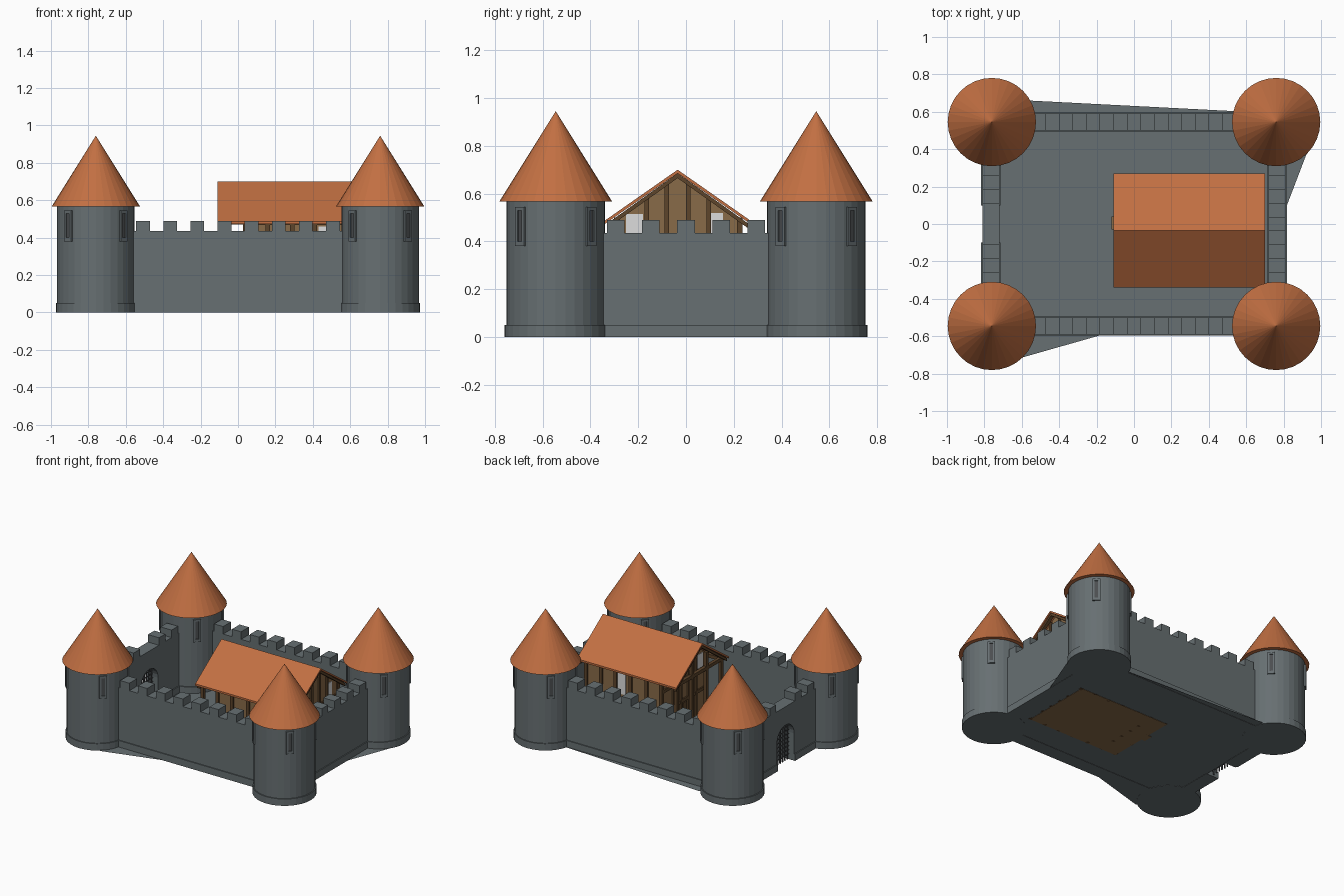
import bpy, bmesh, math
from mathutils import Matrix, Vector

if "Cube" in bpy.data.objects:
    bpy.data.objects.remove(bpy.data.objects["Cube"])


def mat(name, c):
    m = bpy.data.materials.new(name)
    m.diffuse_color = (*c, 1)
    m.use_nodes = True
    m.node_tree.nodes["Principled BSDF"].inputs["Base Color"].default_value = m.diffuse_color
    return m


STONE = mat("grey stone", (0.135, 0.16, 0.168))
TILE = mat("orange tile", (0.54, 0.16, 0.055))
PLANK = mat("brown planks", (0.25, 0.145, 0.065))
TIMBER = mat("dark timber", (0.11, 0.058, 0.024))
LIGHT = mat("pale glass", (0.72, 0.72, 0.72))
IRON = mat("dark iron", (0.07, 0.075, 0.08))


def finish(bm, name, material):
    bmesh.ops.recalc_face_normals(bm, faces=bm.faces)
    me = bpy.data.meshes.new(name)
    bm.to_mesh(me)
    bm.free()
    me.materials.append(material)
    ob = bpy.data.objects.new(name, me)
    bpy.context.collection.objects.link(ob)
    return ob


def box(bm, x0, x1, y0, y1, z0, z1, m=Matrix()):
    t = Matrix.Translation(((x0 + x1) / 2, (y0 + y1) / 2, (z0 + z1) / 2))
    bmesh.ops.create_cube(bm, size=1, matrix=m @ t @ Matrix.Diagonal((x1 - x0, y1 - y0, z1 - z0, 1)))


def boxes(name, material, dims):
    bm = bmesh.new()
    for d in dims:
        box(bm, *d)
    return finish(bm, name, material)


def prism(bm, pts, d, along):
    # extrude a 2D outline (u, z) by the range d along x or y
    place = (lambda u, z, w: (w, u, z)) if along == 'x' else (lambda u, z, w: (u, w, z))
    f = bm.faces.new([bm.verts.new(place(u, z, d[0])) for u, z in pts])
    r = bmesh.ops.extrude_face_region(bm, geom=[f])
    off = Vector(place(0, 0, d[1] - d[0]))
    bmesh.ops.translate(bm, vec=off, verts=[v for v in r['geom'] if isinstance(v, bmesh.types.BMVert)])


def crenels(half, centres):
    # top outline from +half to -half
    pts = [(half, 0.435)]
    for c in sorted(centres, reverse=True):
        pts += [(c + 0.037, 0.435), (c + 0.037, 0.49), (c - 0.037, 0.49), (c - 0.037, 0.435)]
    return pts + [(-half, 0.435)]


def cone(bm, r0, r1, z0, z1, c, n=32):
    bmesh.ops.create_cone(bm, cap_ends=True, segments=n, radius1=r0, radius2=r1, depth=z1 - z0,
                          matrix=Matrix.Translation((*c, (z0 + z1) / 2)))


# corner towers with plinth, pointed roof and framed arrow slits
TX, TY = 0.76, 0.545
for sx, n1 in ((-1, "left"), (1, "right")):
    for sy, n2 in ((-1, "front"), (1, "back")):
        c = (sx * TX, sy * TY)
        bm = bmesh.new()
        cone(bm, 0.207, 0.207, 0, 0.57, c)
        cone(bm, 0.214, 0.214, 0, 0.05, c)
        finish(bm, f"{n2}_{n1}_tower", STONE)
        bm = bmesh.new()
        cone(bm, 0.236, 0, 0.567, 0.945, c)
        finish(bm, f"{n2}_{n1}_tower_roof", TILE)
        bf, bs = bmesh.new(), bmesh.new()
        for k in range(4):
            m = Matrix.Translation((*c, 0)) @ Matrix.Rotation(math.pi / 4 + k * math.pi / 2, 4, 'Z')
            for s in (-1, 1):
                a, b = sorted((s * 0.012, s * 0.026))
                box(bf, 0.195, 0.215, a, b, 0.38, 0.545, m)
            box(bf, 0.195, 0.215, -0.026, 0.026, 0.38, 0.40, m)
            box(bf, 0.195, 0.215, -0.026, 0.026, 0.53, 0.545, m)
            box(bs, 0.2, 0.2085, -0.012, 0.012, 0.40, 0.53, m)
        finish(bf, f"{n2}_{n1}_slit_frames", STONE)
        finish(bs, f"{n2}_{n1}_slits", IRON)

# front and back walls
for s, n in ((-1, "front"), (1, "back")):
    bm = bmesh.new()
    top = crenels(0.58, [0.0725 + 0.145 * k for k in range(-4, 4)])
    prism(bm, [(-0.58, 0), (0.58, 0)] + top, (s * TY - 0.045, s * TY + 0.045), 'y')
    box(bm, -0.6, 0.6, s * TY - 0.052, s * TY + 0.052, 0, 0.05)
    finish(bm, f"{n}_wall", STONE)

# right wall
bm = bmesh.new()
prism(bm, [(-0.36, 0), (0.36, 0)] + crenels(0.36, [0.147 * k for k in range(-2, 3)]), (0.72, 0.81), 'x')
box(bm, 0.713, 0.817, -0.37, 0.37, 0, 0.05)
finish(bm, "right_wall", STONE)

# left wall with arched gateway
G = 0.1
arch = [(G * -math.cos(math.pi * k / 12), 0.2 + G * math.sin(math.pi * k / 12)) for k in range(13)]
bm = bmesh.new()
prism(bm, [(-0.36, 0), (-G, 0)] + arch + [(G, 0), (0.36, 0)]
      + crenels(0.36, [-0.294, -0.147, 0.147, 0.294]), (-0.81, -0.72), 'x')
for s in (-1, 1):
    a, b = sorted((s * G, s * 0.37))
    box(bm, -0.817, -0.713, a, b, 0, 0.05)
finish(bm, "left_gate_wall", STONE)

# portcullis
bars = []
for k in range(-3, 4):
    y = k * 0.028
    bars.append((-0.769, -0.761, y - 0.004, y + 0.004, 0.005, 0.2 + math.sqrt(G * G - y * y)))
for k in range(9):
    z = 0.04 + k * 0.03
    w = G if z < 0.2 else math.sqrt(G * G - (z - 0.2) ** 2)
    bars.append((-0.768, -0.762, -w, w, z - 0.003, z + 0.003))
boxes("portcullis", IRON, bars)

# courtyard ground with the open wedge running in from the gate
ground = [(-0.72, -0.11), (-0.81, -0.11), (-0.81, -0.4), (-0.62, -0.72), (-0.18, -0.595), (0.7, -0.595),
          (0.81, -0.4), (0.81, 0.08), (0.94, 0.42), (0.7, 0.595), (-0.49, 0.597), (-0.56, 0.66),
          (-0.81, 0.5), (-0.81, 0.085), (-0.72, 0.085), (0.70, -0.36)]
bm = bmesh.new()
f = bm.faces.new([bm.verts.new((x, y, 0.002)) for x, y in ground])
bmesh.ops.triangulate(bm, faces=[f])
finish(bm, "courtyard_ground", STONE)

# hall: plank body with gable ends, porch on the gate side
RY, HX0, HX1, Y0, Y1 = -0.035, 0.04, 0.65, -0.29, 0.225
bm = bmesh.new()
prism(bm, [(Y0, 0), (Y1, 0), (Y1, 0.50), (RY, 0.68), (Y0, 0.50)], (HX0, HX1), 'x')
box(bm, -0.09, HX0, Y0, Y1, 0, 0.03)
box(bm, -0.12, -0.09, -0.03, 0.04, 0, 0.015)
finish(bm, "hall_body", PLANK)

# hall roof
bm = bmesh.new()
prism(bm, [(-0.34, 0.487), (RY, 0.70), (0.27, 0.487), (0.27, 0.473), (RY, 0.685), (-0.34, 0.473)], (-0.11, 0.70), 'x')
finish(bm, "hall_roof", TILE)

# timber frame: posts and rails on long sides, gables and porch
T = 0.012
wood = []
for y in (Y0, Y1):
    for x in (-0.08, 0.04, 0.16, 0.29, 0.41, 0.53, 0.65):
        wood.append((x - T, x + T, y - T, y + T, 0, 0.50))
    for z in (0.03, 0.25, 0.48):
        wood.append((HX0, HX1, y - T * 0.8, y + T * 0.8, z - T, z + T))
    wood.append((-0.08, HX0, y - T, y + T, 0.47, 0.495))
    wood.append((-0.08, HX0, y - T * 0.6, y + T * 0.6, 0.13, 0.15))
for x in (HX0, HX1):
    for y in (-0.165, -0.08, 0.01, 0.095):
        top = 0.675 - abs(y - RY) * 0.70
        wood.append((x - T, x + T, y - T * 0.8, y + T * 0.8, 0, top))
    for z in (0.03, 0.25, 0.40):
        wood.append((x - T * 0.8, x + T * 0.8, Y0, Y1, z - T, z + T))
for y in (-0.12, 0.05):
    wood.append((-0.092, -0.068, y - T, y + T, 0, 0.60))
wood.append((-0.092, -0.068, Y0, Y1, 0.47, 0.495))
boxes("hall_timber_frame", TIMBER, wood)

# rafters under the roof ends
bm = bmesh.new()
for x in (-0.09, 0.68):
    prism(bm, [(-0.33, 0.475), (RY, 0.685), (0.26, 0.475), (0.26, 0.455), (RY, 0.665), (-0.33, 0.455)],
          (x - T, x + T), 'x')
finish(bm, "roof_rafters", TIMBER)

# pale windows on the gables and the long sides
P = 0.004
panes = []
for x in (HX0, HX1):
    panes += [(x - P, x + P, -0.25, -0.18, 0.41, 0.515), (x - P, x + P, 0.105, 0.155, 0.41, 0.52)]
panes += [(0.33, 0.40, Y1 - P, Y1 + P, 0.30, 0.46), (0.43, 0.48, Y0 - P, Y0 + P, 0.30, 0.46)]
boxes("hall_windows", LIGHT, panes)

# hall door facing the gate
boxes("hall_door", TIMBER, [(HX0 - 0.008, HX0, -0.06, -0.01, 0.03, 0.23)])

# plank underside of the hall
boxes("hall_floor", PLANK, [(-0.09, HX1, Y0 - 0.01, Y1 + 0.01, 0, 0.006)])
